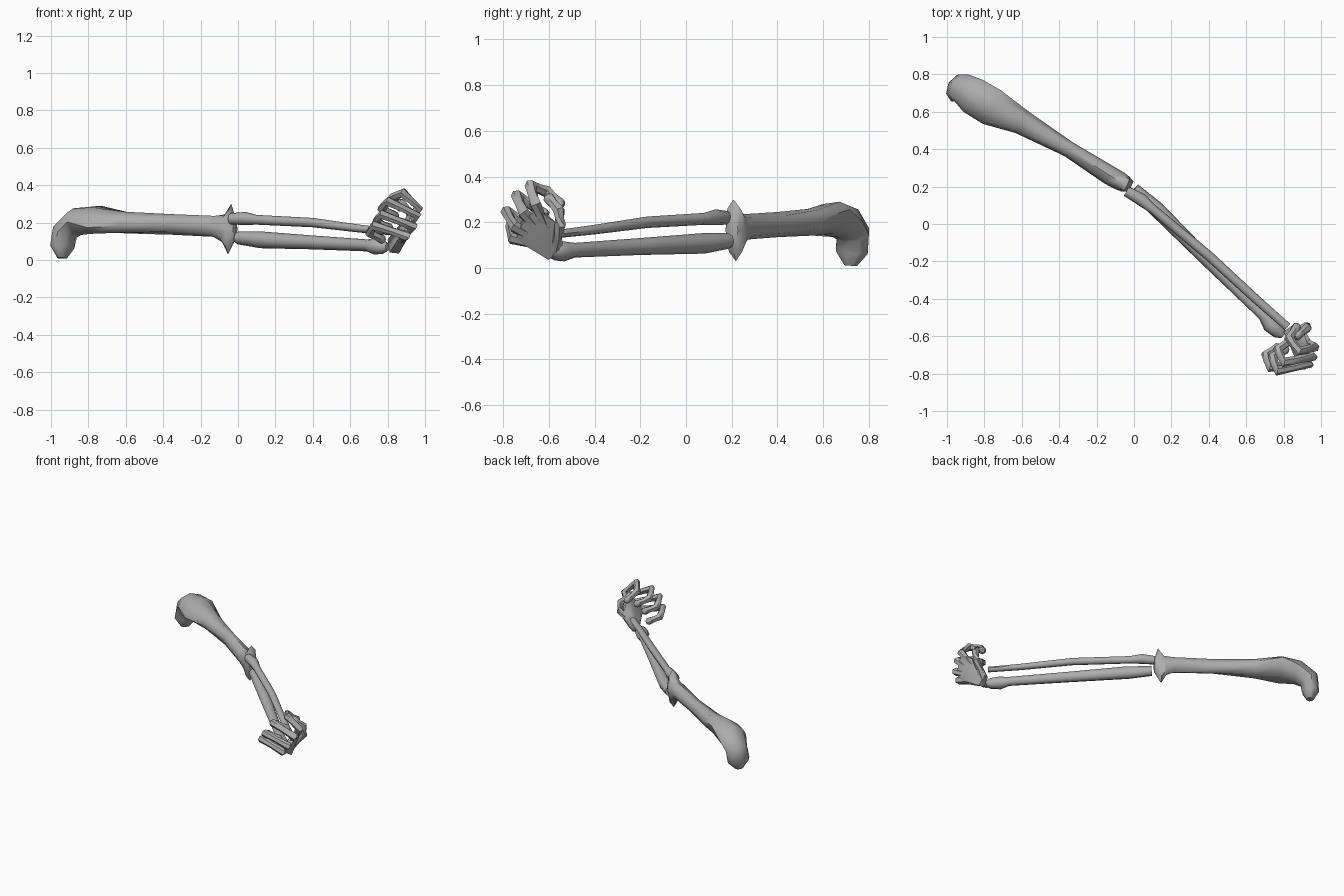
import bpy, bmesh, math
from mathutils import Vector

cube = bpy.data.objects.get("Cube")
if cube:
    bpy.data.objects.remove(cube)

bone = bpy.data.materials.new("grey_bone")
bone.use_nodes = True
GREY = (0.42, 0.42, 0.42, 1)
bone.diffuse_color = GREY
bone.node_tree.nodes["Principled BSDF"].inputs["Base Color"].default_value = GREY


def finish(name, bm):
    bmesh.ops.recalc_face_normals(bm, faces=bm.faces)
    mesh = bpy.data.meshes.new(name)
    bm.to_mesh(mesh)
    bm.free()
    mesh.materials.append(bone)
    ob = bpy.data.objects.new(name, mesh)
    bpy.context.collection.objects.link(ob)
    bpy.ops.object.select_all(action="DESELECT")
    ob.select_set(True)
    bpy.context.view_layer.objects.active = ob
    bpy.ops.object.shade_smooth_by_angle(angle=math.radians(50))


def loft(name, rings, across, sides=8):
    """Skin of elliptical rings: (centre, half width, half height, roll degrees)."""
    bm = bmesh.new()
    across = Vector(across).normalized()
    centres = [Vector(r[0]) for r in rings]
    loops = []
    for i, (c, w, h, roll) in enumerate(rings):
        tangent = (centres[min(i + 1, len(rings) - 1)] - centres[max(i - 1, 0)]).normalized()
        side = (across - tangent * across.dot(tangent)).normalized()
        up = side.cross(tangent)
        a = math.radians(roll)
        u = side * math.cos(a) + up * math.sin(a)
        v = up * math.cos(a) - side * math.sin(a)
        loops.append([bm.verts.new(centres[i]
                                   + u * w * math.cos(math.tau * k / sides)
                                   + v * h * math.sin(math.tau * k / sides))
                      for k in range(sides)])
    for a, b in zip(loops, loops[1:]):
        for k in range(sides):
            n = (k + 1) % sides
            bm.faces.new((a[k], a[n], b[n], b[k]))
    bm.faces.new(loops[0])
    bm.faces.new(loops[-1])
    finish(name, bm)


# Upper arm bone: hooked head, broad shoulder end, slim shaft, flared elbow
loft("upper_arm_bone", [
    ((-.94, .72, .01), .03, .025, 0),
    ((-.94, .725, .07), .08, .06, 0),
    ((-.925, .73, .15), .08, .07, 0),
    ((-.86, .685, .205), .10, .075, 0),
    ((-.76, .625, .215), .11, .07, -22),
    ((-.6, .545, .2), .07, .06, -15),
    ((-.35, .40, .19), .043, .055, 0),
    ((-.13, .26, .18), .052, .056, 0),
    ((-.075, .23, .17), .05, .075, 0),
    ((-.045, .213, .165), .045, .135, 0),
    ((-.015, .2, .165), .03, .06, 0)], (.5, .86, 0))

# Forearm pair
ACROSS = (.66, .75, 0)
loft("upper_forearm_bone", [
    ((-.04, .175, .22), .028, .03, 0),
    ((.04, .13, .222), .034, .035, 0),
    ((.1, .08, .215), .025, .026, 0),
    ((.40, -.17, .2), .026, .025, 0),
    ((.65, -.40, .168), .024, .021, 0),
    ((.82, -.55, .15), .022, .018, 0)], ACROSS)
loft("lower_forearm_bone", [
    ((.0, .185, .118), .034, .034, 0),
    ((.12, .08, .108), .042, .045, 0),
    ((.40, -.20, .094), .036, .037, 0),
    ((.69, -.485, .078), .03, .032, 0),
    ((.73, -.535, .073), .046, .044, 0),
    ((.775, -.575, .07), .04, .037, 0),
    ((.80, -.595, .07), .02, .02, 0)], ACROSS)

# Fingers: knuckle, two bends and a tip, each joined to the wrist
WRIST = Vector((.84, -.58, .085))
FINGERS = {
    "index_finger": [(.965, -.66, .28), (.88, -.68, .36), (.83, -.61, .335), (.87, -.55, .28)],
    "middle_finger": [(.955, -.71, .24), (.80, -.74, .315), (.77, -.67, .275), (.84, -.62, .235)],
    "ring_finger": [(.935, -.75, .18), (.765, -.785, .245), (.74, -.71, .205), (.81, -.67, .17)],
    "little_finger": [(.9, -.76, .13), (.725, -.765, .185), (.705, -.70, .145), (.77, -.66, .11)],
    "thumb": [(.925, -.55, .19), (.925, -.555, .25), (.87, -.60, .305)],
}


def digit(name, joints, r):
    """Bone chain that swells at each joint and narrows between them."""
    pts = [Vector(p) for p in joints]
    rings = [(pts[0], r, r, 0)]
    for a, b in zip(pts, pts[1:]):
        rings += [(a.lerp(b, .5), r * .8, r * .8, 0), (b, r, r, 0)]
    end = pts[-1] + (pts[-1] - pts[-2]).normalized() * r * .6
    rings.append((end, r * .5, r * .5, 0))
    loft(name, rings, (.3, .4, .85), 6)


for name, joints in FINGERS.items():
    digit(name, [WRIST] + joints, .027)

# Palm: solid wedge between the wrist and the knuckles
bm = bmesh.new()
for p in [(.81, -.60, .04), (.80, -.575, .11), (.85, -.54, .10), (.86, -.60, .035),
          (.895, -.545, .18), (.86, -.58, .17)]:
    bm.verts.new(p)
for name, joints in FINGERS.items():
    if name != "thumb":
        knuckle = Vector(joints[0])
        for s in (.012, -.022):
            bm.verts.new(knuckle.lerp(WRIST, .1) + Vector((s, 0, -s * .4)))
res = bmesh.ops.convex_hull(bm, input=bm.verts)
junk = {e for e in res["geom_interior"] + res["geom_unused"] if isinstance(e, bmesh.types.BMVert)}
bmesh.ops.delete(bm, geom=list(junk), context="VERTS")
finish("palm", bm)
